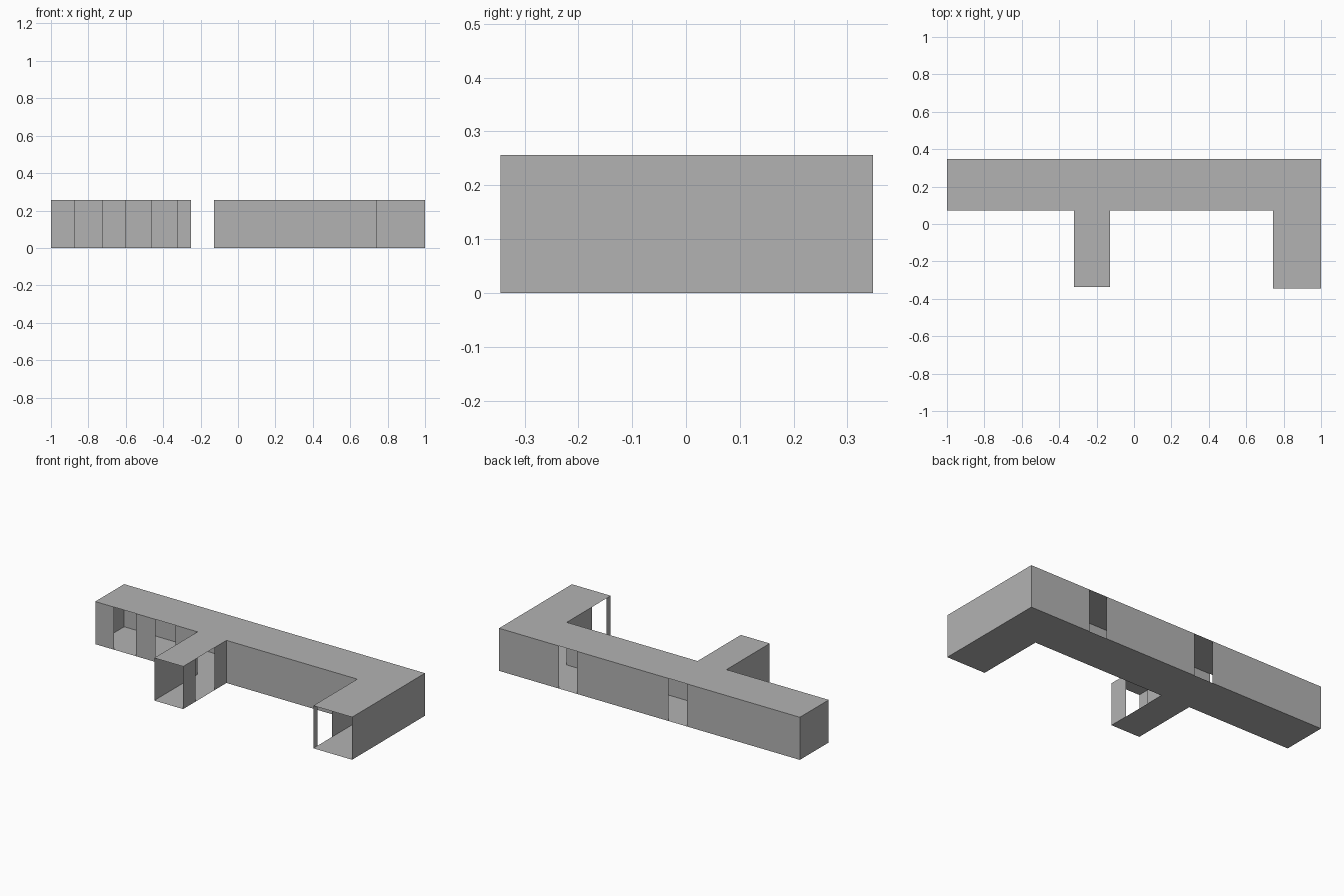
import bpy
import bmesh

cube = bpy.data.objects.get("Cube")
if cube:
    bpy.data.objects.remove(cube, do_unlink=True)

# Single plain grey finish
grey = bpy.data.materials.new("plain grey")
grey.use_nodes = True
colour = (0.45, 0.45, 0.45, 1)
grey.diffuse_color = colour
grey.node_tree.nodes["Principled BSDF"].inputs["Base Color"].default_value = colour

HEIGHT = 0.256
WEST, EAST = -1.0, 1.0
BACK, INNER, END = 0.347, 0.073, -0.345
STEM_W, STEM_E, STEM_END = -0.32, -0.128, -0.338
WING_W = 0.742


def make_object(name, polygons):
    bm = bmesh.new()
    for poly in polygons:
        bm.faces.new([bm.verts.new(p) for p in poly])
    mesh = bpy.data.meshes.new(name)
    bm.to_mesh(mesh)
    bm.free()
    mesh.materials.append(grey)
    obj = bpy.data.objects.new(name, mesh)
    bpy.context.collection.objects.link(obj)
    return obj


def wall(name, axis, offset, spans, facing):
    """Thin full-height wall panels; gaps between spans are doorways."""
    panels = []
    for a, b in spans:
        ends = [(a, offset), (b, offset)] if axis == "x" else [(offset, a), (offset, b)]
        if facing < 0:
            ends.reverse()
        (x0, y0), (x1, y1) = ends
        panels.append([(x0, y0, 0), (x1, y1, 0), (x1, y1, HEIGHT), (x0, y0, HEIGHT)])
    return make_object(name, panels)


# Floor and roof share one plan: long hall, middle stem and end wing
plan = [(WEST, BACK), (WEST, INNER), (STEM_W, INNER), (STEM_W, STEM_END),
        (STEM_E, STEM_END), (STEM_E, INNER), (WING_W, INNER), (WING_W, END),
        (EAST, END), (EAST, BACK)]
make_object("floor", [[(x, y, 0) for x, y in reversed(plan)]])
make_object("roof", [[(x, y, HEIGHT) for x, y in plan]])

# Hall walls
wall("back_wall", "x", BACK, [(WEST, -0.25), (-0.125, 0.48), (0.60, EAST)], -1)
wall("right_end_wall", "y", WEST, [(INNER, BACK)], -1)
wall("hall_front_right_wall", "x", INNER,
     [(WEST, -0.875), (-0.728, -0.6), (-0.465, STEM_W)], 1)
wall("hall_front_left_wall", "x", INNER, [(STEM_E, WING_W)], 1)

# Middle stem walls, open at the front end
wall("stem_right_wall", "y", STEM_W, [(STEM_END, INNER)], -1)
wall("stem_left_wall", "y", STEM_E, [(STEM_END, -0.22), (-0.04, INNER)], 1)

# End wing walls, open at the front end
wall("wing_inner_wall", "y", WING_W, [(END, -0.307), (-0.165, INNER)], -1)
wall("wing_outer_wall", "y", EAST, [(END, BACK)], 1)
